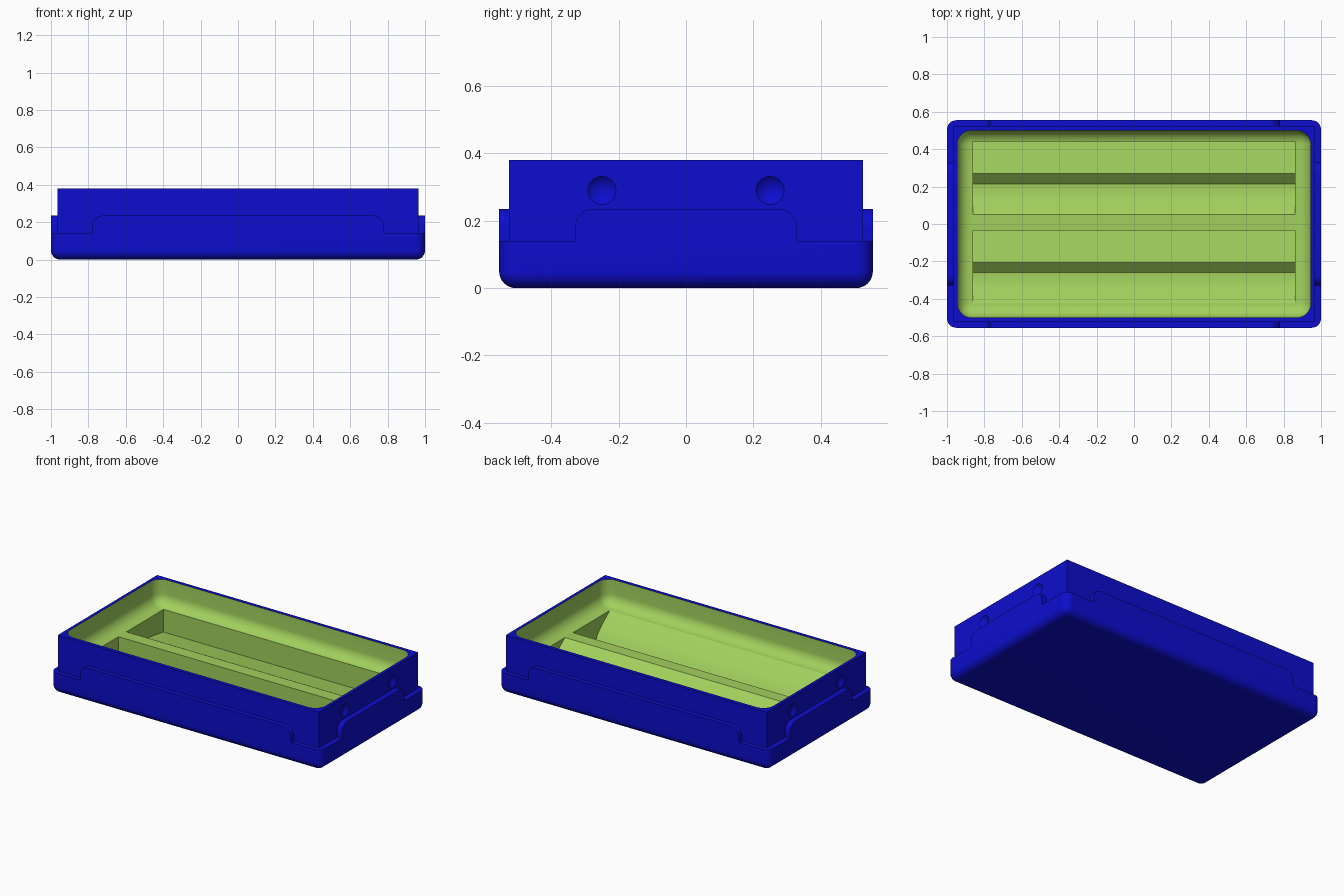
import bpy, bmesh, math
from mathutils import Matrix

cube = bpy.data.objects.get("Cube")
if cube:
    bpy.data.objects.remove(cube, do_unlink=True)


def material(name, rgb):
    m = bpy.data.materials.new(name)
    m.use_nodes = True
    m.diffuse_color = (*rgb, 1)
    bsdf = m.node_tree.nodes["Principled BSDF"]
    bsdf.inputs["Base Color"].default_value = (*rgb, 1)
    return m


BLUE = material("blue shell", (0.004, 0.004, 0.62))
GREEN = material("green lining", (0.36, 0.63, 0.11))


def finish(bm, name, slot=0):
    bmesh.ops.recalc_face_normals(bm, faces=bm.faces)
    for f in bm.faces:
        f.material_index = slot
    mesh = bpy.data.meshes.new(name)
    bm.to_mesh(mesh)
    bm.free()
    mesh.materials.append(BLUE)
    mesh.materials.append(GREEN)
    ob = bpy.data.objects.new(name, mesh)
    bpy.context.collection.objects.link(ob)
    return ob


def tub(name, hx, hy, z0, z1, radius=0, slot=0):
    """Box with rounded corners and rounded bottom, flat top."""
    bm = bmesh.new()
    bmesh.ops.create_cube(bm, size=2)
    for v in bm.verts:
        v.co = (v.co.x * hx, v.co.y * hy, z1 if v.co.z > 0 else z0)
    if radius:
        edges = [e for e in bm.edges if min(v.co.z for v in e.verts) < z1]
        bmesh.ops.bevel(bm, geom=edges, offset=radius, segments=8,
                        profile=0.5, affect='EDGES')
    return finish(bm, name, slot)


def prism(name, points, start, length, turn=0, slot=0):
    """Extrude an (y, z) profile along x, then turn it about z."""
    bm = bmesh.new()
    face = bm.faces.new([bm.verts.new((start, y, z)) for y, z in points])
    new = bmesh.ops.extrude_face_region(bm, geom=[face])["geom"]
    moved = [g for g in new if isinstance(g, bmesh.types.BMVert)]
    bmesh.ops.translate(bm, verts=moved, vec=(length, 0, 0))
    bmesh.ops.rotate(bm, verts=bm.verts, matrix=Matrix.Rotation(turn, 3, 'Z'))
    return finish(bm, name, slot)


def combine(target, tool, operation):
    mod = target.modifiers.new("cut", 'BOOLEAN')
    mod.operation = operation
    mod.solver = 'EXACT'
    mod.object = tool
    bpy.context.view_layer.objects.active = target
    bpy.ops.object.modifier_apply(modifier=mod.name)
    bpy.data.objects.remove(tool, do_unlink=True)


def smooth(ob):
    bpy.ops.object.select_all(action='DESELECT')
    ob.select_set(True)
    bpy.context.view_layer.objects.active = ob
    bpy.ops.object.shade_smooth_by_angle(angle=math.radians(30))


# Tray body: wide rounded base joined to the narrower upper box
STEP, TAB, TOP, FLOOR = 0.14, 0.235, 0.38, 0.21
body = tub("tray_body", 1, 0.555, 0, STEP, 0.05)
combine(body, tub("upper_box", 0.965, 0.525, 0.08, TOP), 'UNION')

# Filleted cavity
combine(body, tub("cavity", 0.945, 0.5, FLOOR, 0.5, 0.075, 1), 'DIFFERENCE')

# Two long slots with a sloped front, a groove and a ledge: (offset, depth)
groove = [(0, 0), (0.08, 0.06), (0.13, 0.11), (0.165, 0.175),
          (0.22, 0.125), (0.39, 0.15)]
for y0 in (0.05, -0.425):
    outline = [(y0 + y, FLOOR - d) for y, d in groove]
    outline += [(y0 + 0.39, FLOOR + 0.05), (y0, FLOOR + 0.05)]
    combine(body, prism("slot", outline, -0.86, 1.72, slot=1), 'DIFFERENCE')

# Shallow round dimples on both ends
for x in (-1, 1):
    for y in (-0.25, 0.25):
        bm = bmesh.new()
        bmesh.ops.create_uvsphere(bm, u_segments=32, v_segments=20, radius=0.058,
                                  matrix=Matrix.Translation((x * 1.005, y, 0.29)))
        combine(body, finish(bm, "dimple"), 'DIFFERENCE')
smooth(body)


# Raised tabs with rounded upper corners in the middle of each side
def tab(name, half, inner, thick, turn):
    r = 0.055
    points = [(-half, STEP), (half, STEP)]
    for side, first in ((1, 0), (-1, 90)):
        for i in range(9):
            a = math.radians(first + i * 90 / 8)
            points.append((side * (half - r) + r * math.cos(a),
                           TAB - r + r * math.sin(a)))
    smooth(prism(name, points, inner, thick, turn))


tab("left_tab", 0.33, 0.965, 0.035, 0)
tab("right_tab", 0.33, 0.965, 0.035, math.pi)
tab("back_tab", 0.78, 0.525, 0.03, math.pi / 2)
tab("front_tab", 0.78, 0.525, 0.03, -math.pi / 2)
